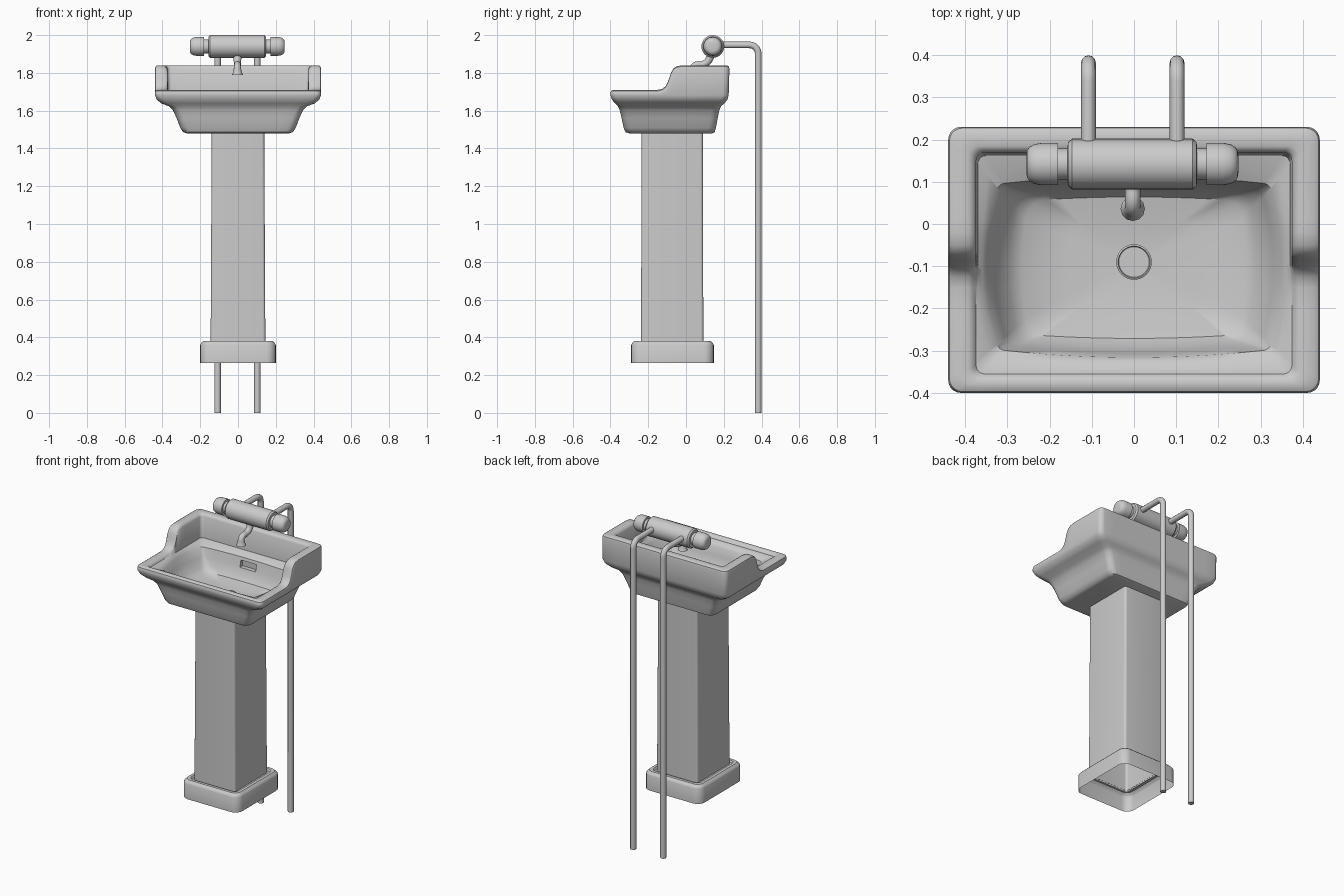
import bpy, bmesh
from math import sin, cos, pi, atan2, radians

if "Cube" in bpy.data.objects:
    bpy.data.objects.remove(bpy.data.objects["Cube"])


def smooth(ob, angle=40):
    bpy.ops.object.select_all(action='DESELECT')
    bpy.context.view_layer.objects.active = ob
    ob.select_set(True)
    bpy.ops.object.shade_smooth_by_angle(angle=radians(angle))


def loft(name, rings, cap_start=False, cap_end=False, angle=40):
    bm = bmesh.new()
    vr = [[bm.verts.new(p) for p in r] for r in rings]
    n = len(rings[0])
    for a, b in zip(vr, vr[1:]):
        for i in range(n):
            j = (i + 1) % n
            bm.faces.new((a[i], a[j], b[j], b[i]))
    if cap_start:
        bm.faces.new(vr[0][::-1])
    if cap_end:
        bm.faces.new(vr[-1])
    bmesh.ops.recalc_face_normals(bm, faces=bm.faces)
    me = bpy.data.meshes.new(name)
    bm.to_mesh(me)
    bm.free()
    ob = bpy.data.objects.new(name, me)
    bpy.context.collection.objects.link(ob)
    smooth(ob, angle)
    return ob


def rounded_rect(hx, y0, y1, z, r, ys=(), nx=0, bulge=0.0):
    """Counter-clockwise ring; z is a number or a function of y."""
    pts = []

    def arc(cx, cy, a0):
        for k in range(6):
            a = a0 + k * pi / 10
            pts.append((cx + r * cos(a), cy + r * sin(a)))
    xs = [(hx - r) * (2 * (k + 1) / (nx + 1) - 1) for k in range(nx)]
    pts += [(hx, y) for y in ys]
    arc(hx - r, y1 - r, 0)
    pts += [(x, y1) for x in reversed(xs)]
    arc(-hx + r, y1 - r, pi / 2)
    pts += [(-hx, y) for y in reversed(ys)]
    arc(-hx + r, y0 + r, pi)
    pts += [(x, y0) for x in xs]
    arc(hx - r, y0 + r, 1.5 * pi)
    yc, hy = (y0 + y1) / 2, (y1 - y0) / 2
    out = []
    for x, y in pts:
        u, v = x / hx, (y - yc) / hy
        out.append((x + bulge * u * (1 - v * v), y + bulge * 0.6 * v * (1 - u * u),
                    z(y) if callable(z) else z))
    return out


def revolve_x(name, profile, centre, seg=32):
    rings = [[(centre[0] + x, centre[1] + r * cos(2 * pi * k / seg),
               centre[2] + r * sin(2 * pi * k / seg)) for k in range(seg)] for x, r in profile]
    return loft(name, rings, True, True, 35)


def tube(name, pts, radius, radii=None, kind='POLY'):
    cu = bpy.data.curves.new(name, 'CURVE')
    cu.dimensions = '3D'
    cu.bevel_depth = radius
    cu.bevel_resolution = 4
    cu.use_fill_caps = True
    sp = cu.splines.new(kind)
    sp.points.add(len(pts) - 1)
    for i, p in enumerate(pts):
        sp.points[i].co = (*p, 1)
        sp.points[i].radius = radii[i] if radii else 1
    if kind == 'NURBS':
        sp.use_endpoint_u = True
        sp.order_u = 3
        sp.resolution_u = 6
    ob = bpy.data.objects.new(name, cu)
    bpy.context.collection.objects.link(ob)
    bpy.ops.object.select_all(action='DESELECT')
    bpy.context.view_layer.objects.active = ob
    ob.select_set(True)
    bpy.ops.object.convert(target='MESH')
    smooth(bpy.context.object)


# Basin: rim height steps up from the low front to the raised back
STEP = [(-.15, 1.71), (-.125, 1.716), (-.108, 1.73), (-.097, 1.75), (-.088, 1.775),
        (-.08, 1.80), (-.068, 1.822), (-.05, 1.835), (-.02, 1.84)]
YS = [-.2] + [p[0] for p in STEP] + [.01]


def rim(drop):
    def f(y):
        if y <= STEP[0][0]:
            return STEP[0][1] - drop
        for (a, za), (b, zb) in zip(STEP, STEP[1:]):
            if y <= b:
                return za + (zb - za) * (y - a) / (b - a) - drop
        return STEP[-1][1] - drop
    return f


SECTIONS = [  # half width, front y, back y, height, corner radius, bulge
    (.270, -.300, .140, 1.480, .04, 0),
    (.290, -.320, .152, 1.486, .04, 0),
    (.305, -.330, .158, 1.508, .04, 0),
    (.325, -.341, .168, 1.560, .04, 0),
    (.343, -.350, .176, 1.600, .04, 0),
    (.365, -.360, .185, 1.623, .04, 0),
    (.405, -.376, .203, 1.638, .04, 0),
    (.430, -.392, .219, 1.658, .035, 0),
    (.440, -.400, .226, 1.682, .03, 0),
    (.440, -.400, .230, rim(.018), .03, 0),
    (.437, -.397, .227, rim(.006), .03, 0),
    (.427, -.387, .217, rim(0), .03, 0),
    (.392, -.370, .184, rim(0), .025, 0),
    (.381, -.362, .175, rim(.005), .022, 0),
    (.374, -.355, .169, rim(.016), .02, 0),
    (.370, -.345, .162, 1.693, .02, 0),
    (.345, -.318, .125, 1.684, .015, .015),
    (.320, -.298, .095, 1.672, .012, .03),
    (.300, -.288, .082, 1.620, .02, .03),
    (.275, -.276, .070, 1.570, .03, .022),
    (.250, -.262, .055, 1.545, .04, .015),
]
rings = [rounded_rect(a, b, c, z, r, YS, 11, k) for a, b, c, z, r, k in SECTIONS]
DX, DY = 0.0, -.09
rings.append([(DX + .6 * (x - DX), DY + .6 * (y - DY), 1.534) for x, y, z in rings[-1]])
drain_ring = []
for x, y, z in rings[-1]:
    a = atan2(y - DY, x - DX)
    drain_ring.append((DX + .043 * cos(a), DY + .043 * sin(a), 1.528))
rings.append(drain_ring)
basin = loft("basin", rings, True, True)

# Overflow slot cut into the back wall of the bowl
bpy.ops.mesh.primitive_cube_add(size=1, location=(0, .10, 1.632))
cutter = bpy.context.object
cutter.name = "overflow_cutter"
cutter.scale = (.11, .05, .042)
cutter.hide_render = True
mod = basin.modifiers.new("overflow_slot", 'BOOLEAN')
mod.operation = 'DIFFERENCE'
mod.solver = 'EXACT'
mod.object = cutter
bpy.context.view_layer.objects.active = basin
bpy.ops.object.modifier_move_to_index(modifier=mod.name, index=0)
bpy.ops.object.modifier_apply(modifier=mod.name)
bpy.data.objects.remove(cutter)

# Drain plate
seg = 32
loft("drain", [[(DX + r * cos(2 * pi * k / seg), DY + r * sin(2 * pi * k / seg), z)
                for k in range(seg)] for r, z in
               [(.042, 1.522), (.042, 1.532), (.038, 1.534), (.036, 1.530)]], True, True)

# Hollow pedestal: column and stepped plinth, open underneath
loft("column", [rounded_rect(.145, -.238, .092, .36, .014),
                rounded_rect(.139, -.235, .089, 1.49, .014)], angle=30)
loft("plinth", [rounded_rect(.20, -.29, .147, .265, .05),
                rounded_rect(.20, -.29, .147, .360, .05),
                rounded_rect(.196, -.286, .143, .368, .046),
                rounded_rect(.184, -.274, .131, .380, .04),
                rounded_rect(.165, -.256, .112, .380, .03),
                rounded_rect(.158, -.250, .106, .370, .025),
                rounded_rect(.144, -.237, .091, .370, .014)], angle=30)

# Mixer body with a knob at each end
C = (-.004, .142, 1.94)
revolve_x("mixer_body", [(-.153, .045), (-.152, .052), (-.143, .060), (.143, .060),
                         (.152, .052), (.153, .045)], C)
for side, s in (("left", -1), ("right", 1)):
    revolve_x(side + "_knob", [(s * x, r) for x, r in [
        (.14, .037), (.176, .037), (.176, .050), (.215, .050), (.232, .047),
        (.243, .041), (.249, .033), (.251, .022)]], C)

# Supply pipes
R = .045
for side, x in (("left", -.108), ("right", .102)):
    bend = [(x, .382 - R + R * cos(k * pi / 16), 1.948 - R + R * sin(k * pi / 16))
            for k in range(9)]
    tube(side + "_pipe", [(x, .382, 0)] + bend + [(x, .15, 1.948)], .0175)

# Spout curling down from the mixer to a flared tip
X = -.003
tube("spout", [(X, .135, 1.91), (X, .125, 1.865), (X, .09, 1.842), (X, .055, 1.845),
               (X, .036, 1.83), (X, .036, 1.805), (X, .036, 1.79)],
     .018, [1.3, 1.1, 1, 1, 1, 1.25, 1.6], 'NURBS')
